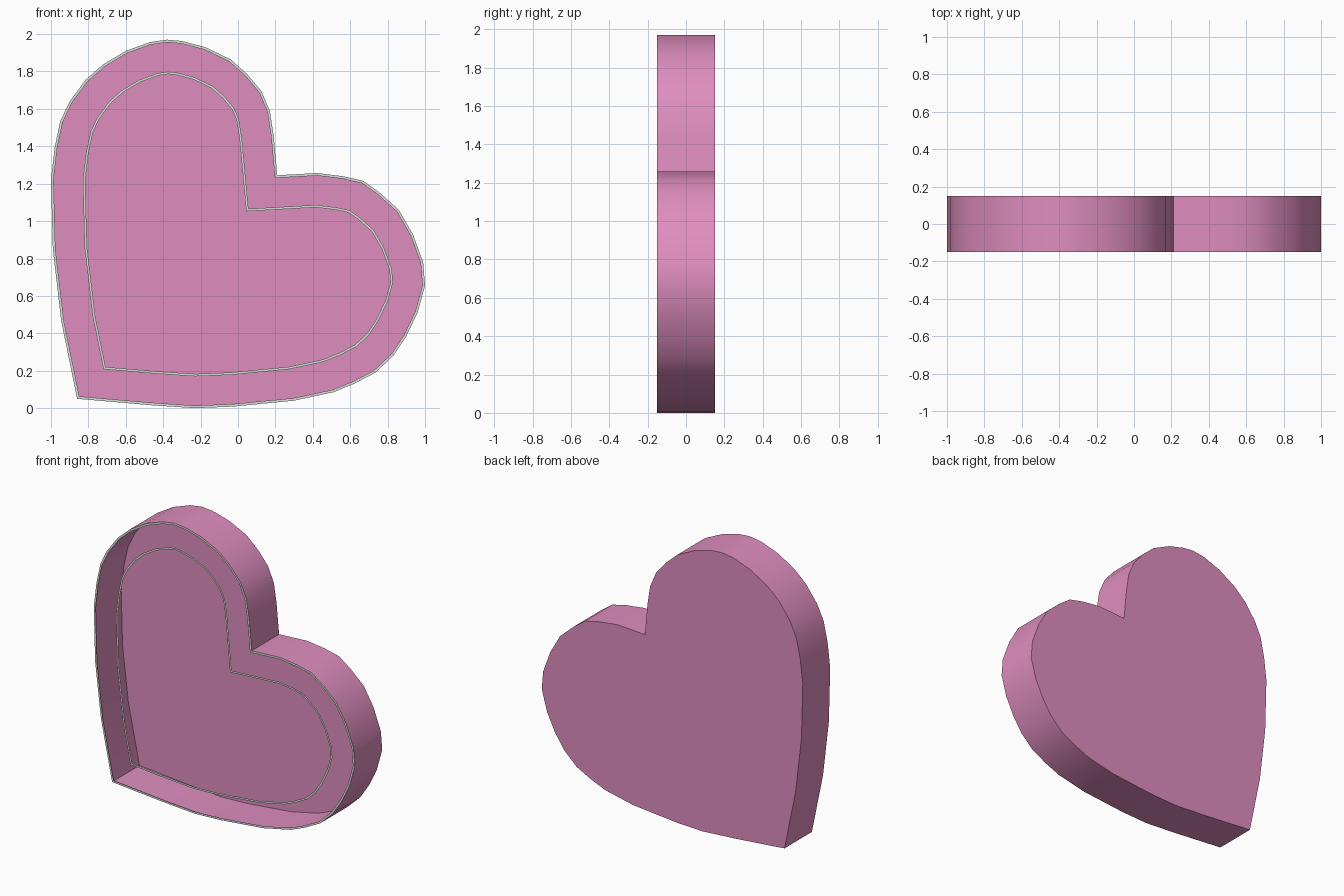
import bpy, math
from mathutils import Vector

if "Cube" in bpy.data.objects:
    bpy.data.objects.remove(bpy.data.objects["Cube"])

# Tilted heart outline (x, z), counter-clockwise from the lower-left tip
OUTLINE = [Vector(p) for p in (
    (-.86, .05), (-.47, .016), (-.23, 0), (-.03, .008), (.30, .04), (.51, .085), (.62, .13),
    (.735, .19), (.83, .28), (.90, .385), (.96, .51), (1.0, .655), (.99, .78),
    (.935, .93), (.86, 1.06), (.76, 1.15), (.67, 1.215), (.56, 1.24), (.425, 1.257),
    (.21, 1.245), (.19, 1.46), (.17, 1.59), (.125, 1.695), (.05, 1.785),
    (-.04, 1.865), (-.175, 1.93), (-.30, 1.963), (-.38, 1.97), (-.47, 1.957),
    (-.60, 1.91), (-.725, 1.835), (-.815, 1.755), (-.90, 1.64), (-.95, 1.535),
    (-.98, 1.395), (-1.0, 1.225), (-.99, .85), (-.945, .465))]
N = len(OUTLINE)
FRONT, BACK = -.15, .15


def material(name, color):
    m = bpy.data.materials.new(name)
    m.diffuse_color = (*color, 1)
    m.use_nodes = True
    m.node_tree.nodes["Principled BSDF"].inputs["Base Color"].default_value = m.diffuse_color
    return m


def inset(d):
    """Outline moved inward by d with mitred corners."""
    pts = []
    for i, p in enumerate(OUTLINE):
        a = (p - OUTLINE[i - 1]).normalized()
        b = (OUTLINE[(i + 1) % N] - p).normalized()
        na, nb = Vector((-a.y, a.x)), Vector((-b.y, b.x))
        pts.append(p + (na + nb) * (d / (1 + na.dot(nb))))
    return pts


def loft(name, first, second, mat, cap=False):
    """Band between two loops of 3D points, optionally capped on the second."""
    faces = [(i, (i + 1) % N, N + (i + 1) % N, N + i) for i in range(N)]
    if cap:
        faces.append(tuple(reversed(range(N, 2 * N))))
    me = bpy.data.meshes.new(name)
    me.from_pydata(first + second, [], faces)
    me.materials.append(mat)
    ob = bpy.data.objects.new(name, me)
    bpy.context.collection.objects.link(ob)
    return ob


def at(pts, y):
    return [(p.x, y, p.y) for p in pts]


pink = material("pink", (.74, .27, .52))
grey = material("pale_grey", (.68, .74, .68))

# Open-fronted heart tray: side wall and back panel
tray = loft("heart_tray", at(OUTLINE, FRONT), at(OUTLINE, BACK), pink, cap=True)
tray.data.flip_normals()
bpy.context.view_layer.objects.active = tray
tray.select_set(True)
bpy.ops.object.shade_smooth_by_angle(angle=math.radians(35))
# make the wall and the panel face outward
import bmesh
bm = bmesh.new()
bm.from_mesh(tray.data)
bmesh.ops.recalc_face_normals(bm, faces=bm.faces)
back = max(bm.faces, key=lambda f: len(f.verts))
if back.normal.y < 0:
    bmesh.ops.reverse_faces(bm, faces=bm.faces)
bm.to_mesh(tray.data)
bm.free()

# Thin flat rims in the front plane
for name, d, w in (("outer_rim", 0, .014), ("inner_rim", .17, .013)):
    loft(name, at(inset(d), FRONT), at(inset(d + w), FRONT), grey)
